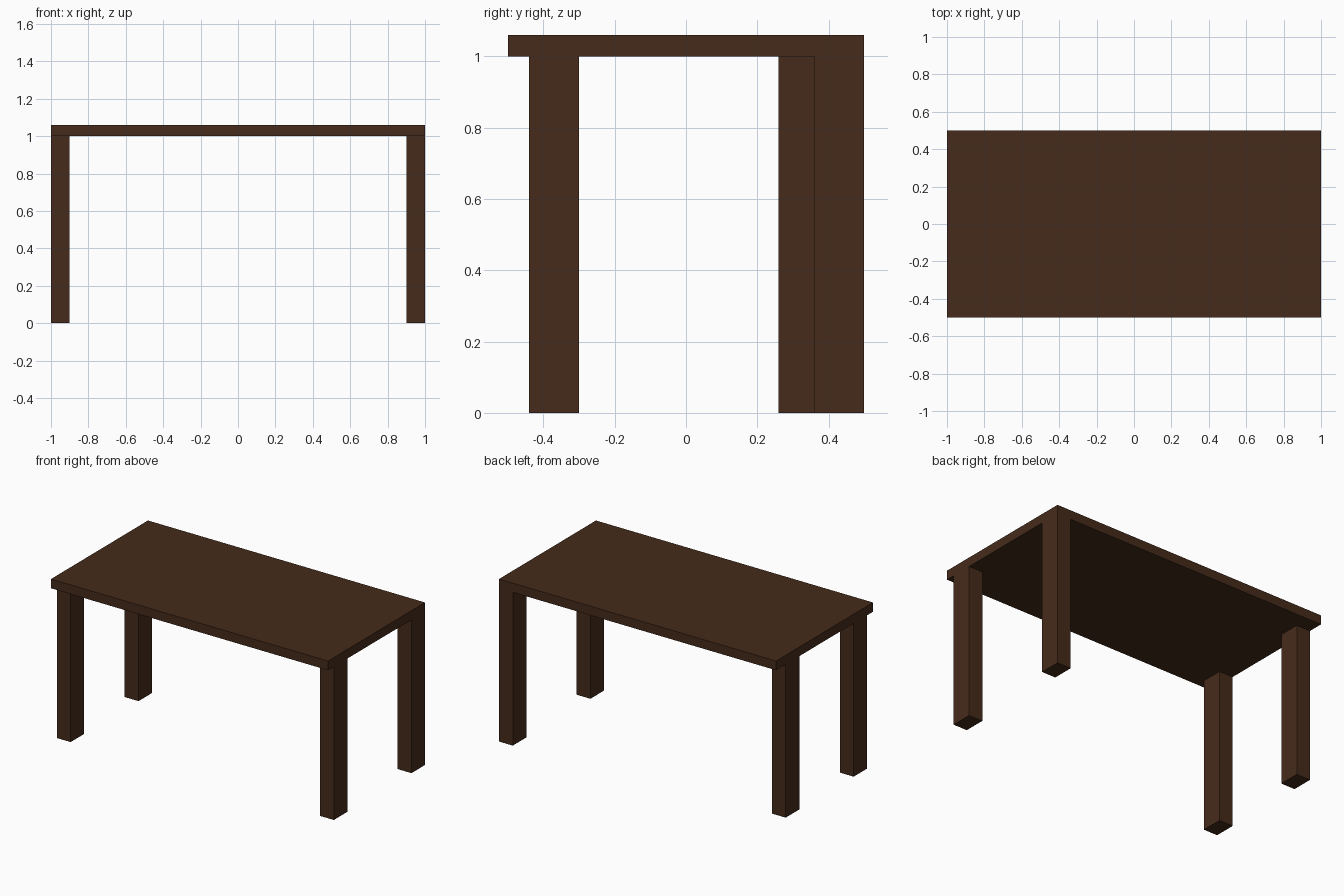
import bpy

if "Cube" in bpy.data.objects:
    bpy.data.objects.remove(bpy.data.objects["Cube"])

wood = bpy.data.materials.new("dark_wood")
wood.diffuse_color = (0.06, 0.024, 0.011, 1.0)
wood.use_nodes = True
wood.node_tree.nodes["Principled BSDF"].inputs["Base Color"].default_value = wood.diffuse_color


def box(name, lo, hi):
    """Axis-aligned box between two corners."""
    centre = [(a + b) / 2 for a, b in zip(lo, hi)]
    bpy.ops.mesh.primitive_cube_add(size=1, location=centre)
    ob = bpy.context.object
    ob.name = name
    ob.scale = [b - a for a, b in zip(lo, hi)]
    bpy.ops.object.transform_apply(location=False, rotation=False, scale=True)
    ob.data.materials.append(wood)
    return ob


# Table top
TOP_Z = 1.0
box("table_top", (-1, -0.5, TOP_Z), (1, 0.5, 1.06))

# Legs: left x and front y of each (the back pair is unevenly placed)
LEG_W, LEG_D = 0.10, 0.14
legs = {
    "front_left_leg": (-1.0, -0.44),
    "front_right_leg": (0.9, -0.44),
    "back_left_leg": (-1.0, 0.26),
    "back_right_leg": (0.9, 0.36),
}
for name, (x, y) in legs.items():
    box(name, (x, y, 0), (x + LEG_W, y + LEG_D, TOP_Z))
